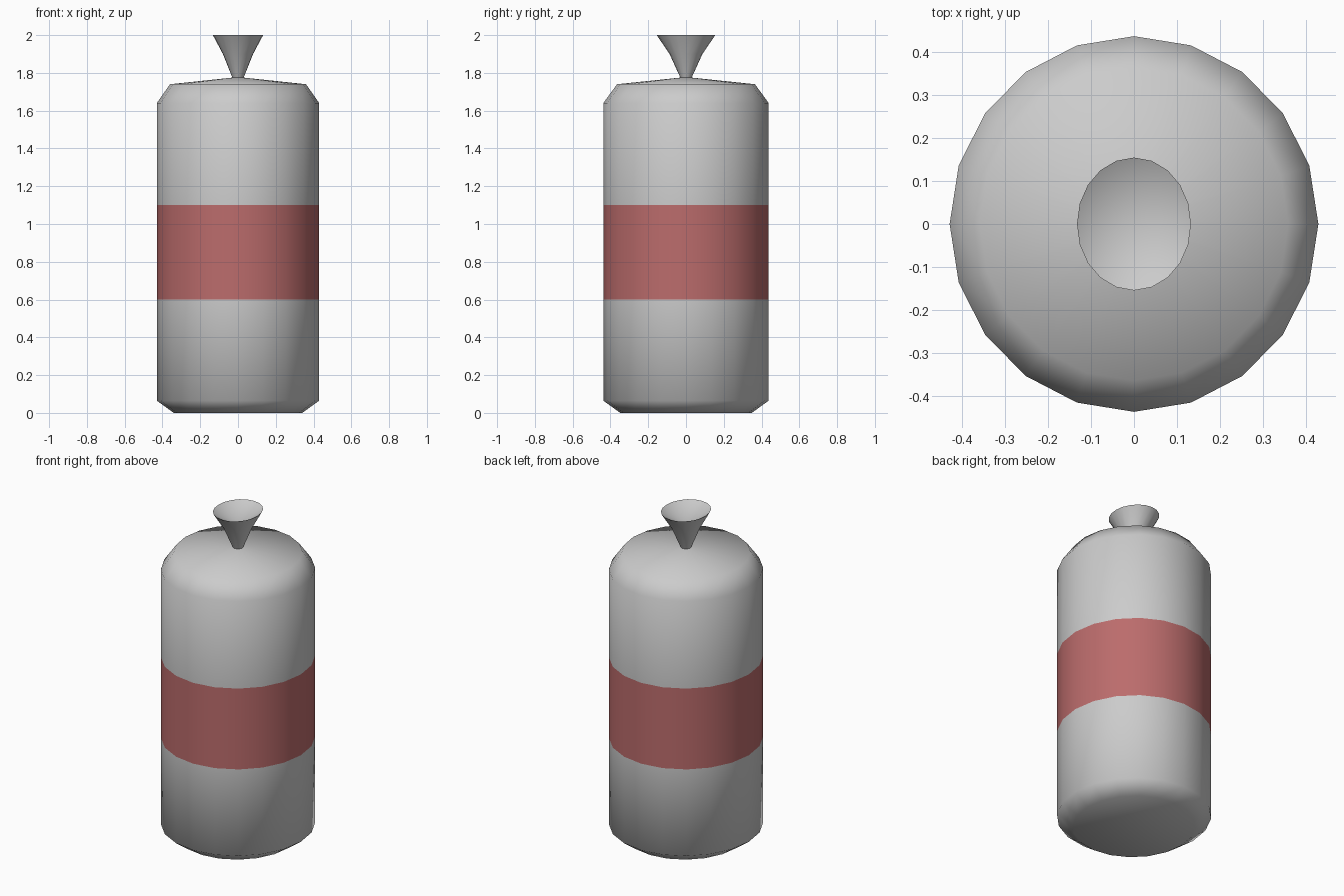
import bpy, bmesh
from math import cos, sin, pi

if "Cube" in bpy.data.objects:
    bpy.data.objects.remove(bpy.data.objects["Cube"])

SIDES = 20


def lathe(name, profile, color_rows=()):
    """Spin (rx, ry, z) rings into a surface; a zero radius closes to a point."""
    bm = bmesh.new()
    rings = []
    for rx, ry, z in profile:
        if rx == 0:
            rings.append([bm.verts.new((0, 0, z))] * SIDES)
        else:
            rings.append([bm.verts.new((rx * cos(2 * pi * i / SIDES),
                                        ry * sin(2 * pi * i / SIDES), z))
                          for i in range(SIDES)])
    for row, (a, b) in enumerate(zip(rings, rings[1:])):
        for i in range(SIDES):
            j = (i + 1) % SIDES
            corners = list(dict.fromkeys((a[i], a[j], b[j], b[i])))
            face = bm.faces.new(corners)
            face.material_index = int(row in color_rows)
    # flat base cap
    if profile[0][0] > 0:
        bm.faces.new(rings[0][::-1])
    mesh = bpy.data.meshes.new(name)
    bm.to_mesh(mesh)
    bm.free()
    obj = bpy.data.objects.new(name, mesh)
    bpy.context.collection.objects.link(obj)
    return obj


# bag body, shoulder, pinched neck and flared, dished top in one skin
bag = lathe("punching_bag", [
    (0.34, 0.348, 0.0),
    (0.43, 0.438, 0.065),
    (0.43, 0.438, 0.6),
    (0.43, 0.438, 1.1),
    (0.43, 0.438, 1.64),
    (0.36, 0.365, 1.74),
    (0.03, 0.03, 1.775),
    (0.08, 0.087, 1.9),
    (0.133, 0.155, 2.0),
    (0, 0, 1.92),
], color_rows=(2,))

# plain skin and red band
for label, color in (("canvas", (0.8, 0.8, 0.8, 1)), ("red_band", (0.5, 0.15, 0.15, 1))):
    mat = bpy.data.materials.new(label)
    mat.diffuse_color = color
    mat.use_nodes = True
    mat.node_tree.nodes["Principled BSDF"].inputs["Base Color"].default_value = mat.diffuse_color
    bag.data.materials.append(mat)

# smooth sides with crisp base and rim
bpy.context.view_layer.objects.active = bag
bag.select_set(True)
bpy.ops.object.shade_smooth_by_angle(angle=pi / 3.2)
